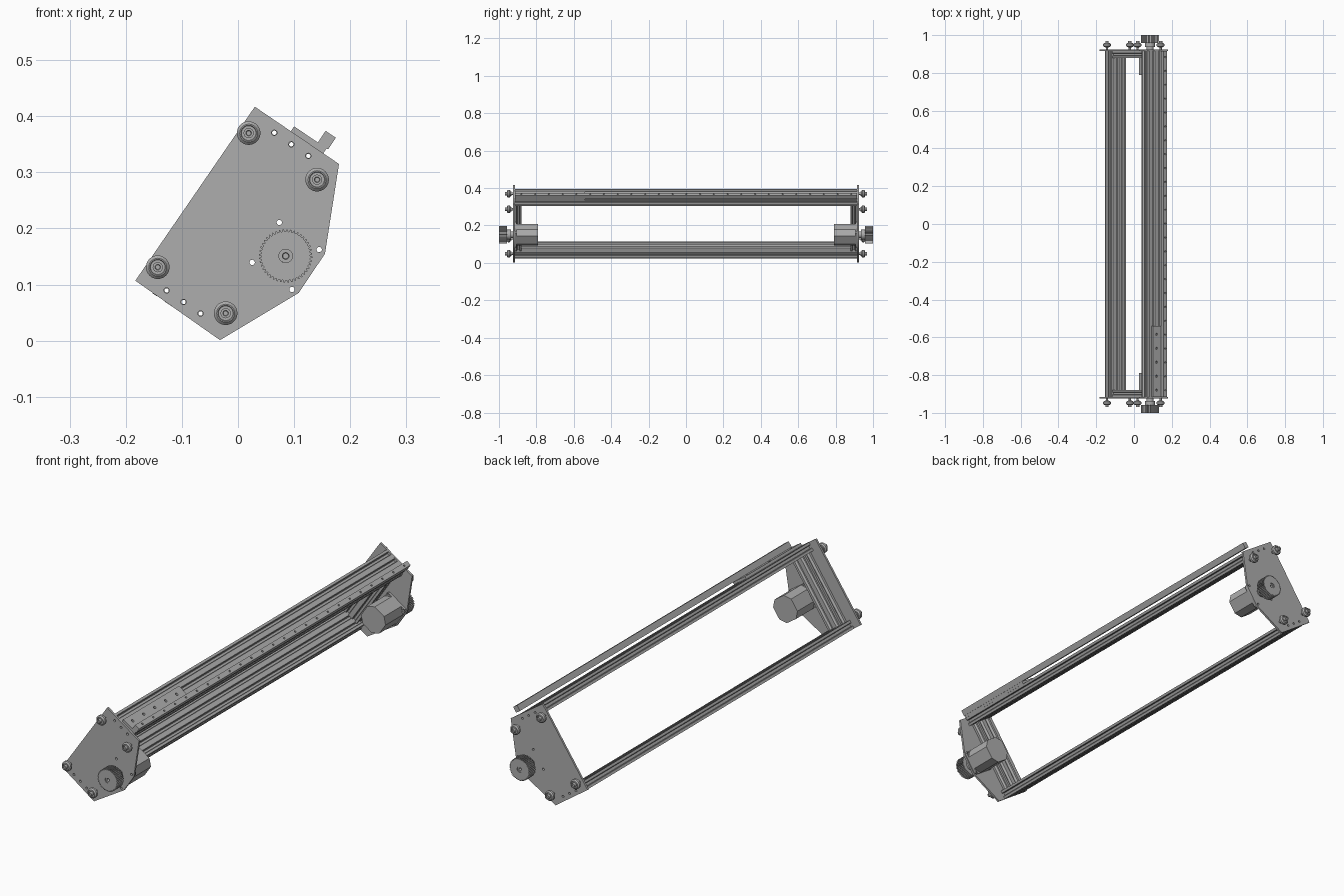
import bpy, bmesh, math
from mathutils import Matrix, Vector

if "Cube" in bpy.data.objects:
    bpy.data.objects.remove(bpy.data.objects["Cube"])

MM = 0.00183          # one millimetre in scene units
HALF = 0.915          # half length of the beams
PLATE = 0.009         # end plate thickness

grey = bpy.data.materials.new("brushed grey metal")
grey.use_nodes = True
grey.diffuse_color = (0.42, 0.42, 0.42, 1)
grey.node_tree.nodes["Principled BSDF"].inputs["Base Color"].default_value = (0.42, 0.42, 0.42, 1)

# Tilted cross-section axes: U runs across the beams, V from lower to upper beam
tilt = math.radians(34.2)
U = Vector((math.cos(tilt), 0, -math.sin(tilt)))
V = Vector((math.sin(tilt), 0, math.cos(tilt)))
X, Y, Z = Vector((1, 0, 0)), Vector((0, 1, 0)), Vector((0, 0, 1))


def frame(a, b, c, origin):
    m = Matrix((a, b, c)).transposed().to_4x4()
    m.translation = origin
    return m


def world(x, y, z):
    return Vector((x, y, z))


def add(name, mesh, matrix):
    mesh.transform(matrix)
    mesh.materials.clear()
    mesh.materials.append(grey)
    ob = bpy.data.objects.new(name, mesh)
    bpy.context.collection.objects.link(ob)
    return ob


def circle(x, y, r, n=16):
    return [(x + r * math.cos(math.tau * i / n), y + r * math.sin(math.tau * i / n)) for i in range(n)]


def slab(name, loops, depth, matrix):
    """Extrude an outline with holes, centred on its local plane."""
    cu = bpy.data.curves.new(name, 'CURVE')
    cu.dimensions = '2D'
    cu.fill_mode = 'BOTH'
    cu.extrude = depth / 2
    for loop in loops:
        sp = cu.splines.new('POLY')
        sp.points.add(len(loop) - 1)
        for p, (x, y) in zip(sp.points, loop):
            p.co = (x, y, 0, 1)
        sp.use_cyclic_u = True
    tmp = bpy.data.objects.new(name + "_outline", cu)
    bpy.context.collection.objects.link(tmp)
    dg = bpy.context.evaluated_depsgraph_get()
    mesh = bpy.data.meshes.new_from_object(tmp.evaluated_get(dg))
    bpy.data.objects.remove(tmp)
    bpy.data.curves.remove(cu)
    bm = bmesh.new()
    bm.from_mesh(mesh)
    bmesh.ops.remove_doubles(bm, verts=bm.verts, dist=1e-6)
    bmesh.ops.recalc_face_normals(bm, faces=bm.faces)
    bm.to_mesh(mesh)
    bm.free()
    return add(name, mesh, matrix)


def lathe(name, profile, matrix, n=32):
    """Revolve (radius, height) points about local z."""
    bm = bmesh.new()
    rings = [[bm.verts.new((x, y, h)) for x, y in circle(0, 0, r, n)] for r, h in profile]
    for a, b in zip(rings, rings[1:]):
        for i in range(n):
            j = (i + 1) % n
            bm.faces.new((a[i], a[j], b[j], b[i]))
    bm.faces.new(rings[0])
    bm.faces.new(rings[-1])
    bmesh.ops.recalc_face_normals(bm, faces=bm.faces)
    mesh = bpy.data.meshes.new(name)
    bm.to_mesh(mesh)
    bm.free()
    return add(name, mesh, matrix)


def rail_profile(cells):
    """Slotted aluminium section, 20 mm cells side by side."""
    half = [(-4.6, 0), (-3.1, 1.8), (-5.5, 1.8), (-5.5, 3), (-2.9, 5.8)]
    slot = half + [(-x, d) for x, d in reversed(half)]
    w = cells * 10
    centres = [20 * i - w + 10 for i in range(cells)]
    top = [(c + x, 10 - d) for c in centres for x, d in slot]
    side = [(w - d, -x) for x, d in slot]
    outline = [(-w, 10)] + top + [(w, 10)] + side
    outline += [(-x, -y) for x, y in outline]
    loops = [outline] + [circle(c, 0, 2.1) for c in centres]
    return [[(x * MM, y * MM) for x, y in lp] for lp in loops]


# Long beams
upper, lower = world(0.095, 0, 0.350), world(-0.097, 0, 0.069)
for name, centre in (("upper_beam", upper), ("lower_beam", lower)):
    slab(name, rail_profile(3), 2 * HALF, frame(U, V, -Y, centre))

# Perforated mounting strip and long bar on top of the upper beam
top_v = upper.dot(V) + 10 * MM
strip = [(-0.132, -HALF), (-0.062, -HALF), (-0.062, -0.54), (-0.132, -0.54)]
holes = [circle(-0.108, -0.88 + 0.074 * i, 0.006) for i in range(5)]
slab("mounting_strip", [strip] + holes, 0.011, frame(U, Y, V, V * (top_v + 0.0055)))
bar = [(-0.081, -HALF), (-0.059, -HALF), (-0.059, HALF), (-0.081, HALF)]
holes = [circle(-0.070, -0.88 + 0.0735 * i, 0.004) for i in range(25)]
slab("long_bar", [bar] + holes, 0.025, frame(U, Y, V, V * (top_v + 0.0235)))

# Shared end-plate layout in x and z
plate_outline = [(0.03, 0.417), (0.18, 0.315), (0.155, 0.155), (0.108, 0.085), (-0.032, 0.001), (-0.183, 0.107)]
wheels = [(0.019, 0.370), (0.141, 0.287), (-0.143, 0.131), (-0.022, 0.049)]
motor = world(0.085, 0, 0.151)
corners = [(a, b) for a in (-0.043, 0.043) for b in (-0.043, 0.043)]
screw_points = [c + U * (20 * MM * k) for c in (upper, lower) for k in (-1, 0, 1)]
motor_points = [motor + U * a + V * b for a, b in corners]
plate_holes = [circle(p.x, p.z, 0.0048) for p in screw_points + motor_points]


def chamfered(h, c):
    q = [(h, h - c), (h - c, h), (c - h, h), (-h, h - c)]
    return q + [(-x, -y) for x, y in q]


# Toothed pulley outline
TEETH = 44
teeth = []
for i in range(TEETH):
    for k, r in ((0, 0.0435), (0.3, 0.0435), (0.5, 0.0475), (0.8, 0.0475)):
        a = math.tau * (i + k) / TEETH
        teeth.append((r * math.cos(a), r * math.sin(a)))

wheel_profile = [(0.006, 0), (0.006, 0.009), (0.011, 0.010), (0.011, 0.014), (0.016, 0.014), (0.021, 0.019),
                 (0.021, 0.028), (0.016, 0.033), (0.014, 0.033), (0.013, 0.031), (0.009, 0.031),
                 (0.009, 0.044), (0.005, 0.044), (0.004, 0.040)]

for s, end in ((-1, "front"), (1, "back")):
    at = lambda p, y: world(p.x, s * y, p.z)
    face = HALF + PLATE
    out = (X, Z, -Y) if s < 0 else (-X, Z, Y)    # local z points outward

    slab(end + "_plate", [plate_outline] + plate_holes, PLATE,
         frame(X, Z, -Y, world(0, s * (HALF + PLATE / 2), 0)))

    # Upright between the two beams
    gap = (upper - lower).dot(V) - 20 * MM
    mid = (upper + lower) / 2
    slab(end + "_upright", rail_profile(2), gap, frame(U, Y, V, at(mid, HALF - 10 * MM)))

    # Grooved guide wheels on their bolts
    for i, (x, z) in enumerate(wheels):
        lathe(f"{end}_wheel_{i + 1}", wheel_profile, frame(*out, world(x, s * face, z)))

    # Motor with flange and body
    flange_holes = [circle(a, b, 0.0048) for a, b in corners]
    slab(end + "_motor_flange", [chamfered(0.0515, 0.006)] + flange_holes, 0.01,
         frame(U, V, -Y, at(motor, HALF - 0.005)))
    slab(end + "_motor_body", [chamfered(0.0515, 0.025)], 0.115,
         frame(U, V, -Y, at(motor, HALF - 0.0675)))

    # Drive pulley, hub and shaft
    slab(end + "_pulley", [teeth, circle(0, 0, 0.012, 24)], 0.042, frame(*out, at(motor, 0.979)))
    lathe(end + "_pulley_hub", [(0.018, 0), (0.018, 0.012), (0.027, 0.012), (0.027, 0.036)],
          frame(*out, at(motor, face)))
    lathe(end + "_motor_shaft", [(0.012, 0), (0.012, 0.072), (0.006, 0.072), (0.005, 0.06)],
          frame(*out, at(motor, face)))

# Smooth round parts, keep edges crisp
for ob in bpy.context.view_layer.objects:
    ob.select_set(ob.type == 'MESH' and grey.name in ob.data.materials)
    if ob.select_get():
        bpy.context.view_layer.objects.active = ob
bpy.ops.object.shade_smooth_by_angle(angle=math.radians(30))
